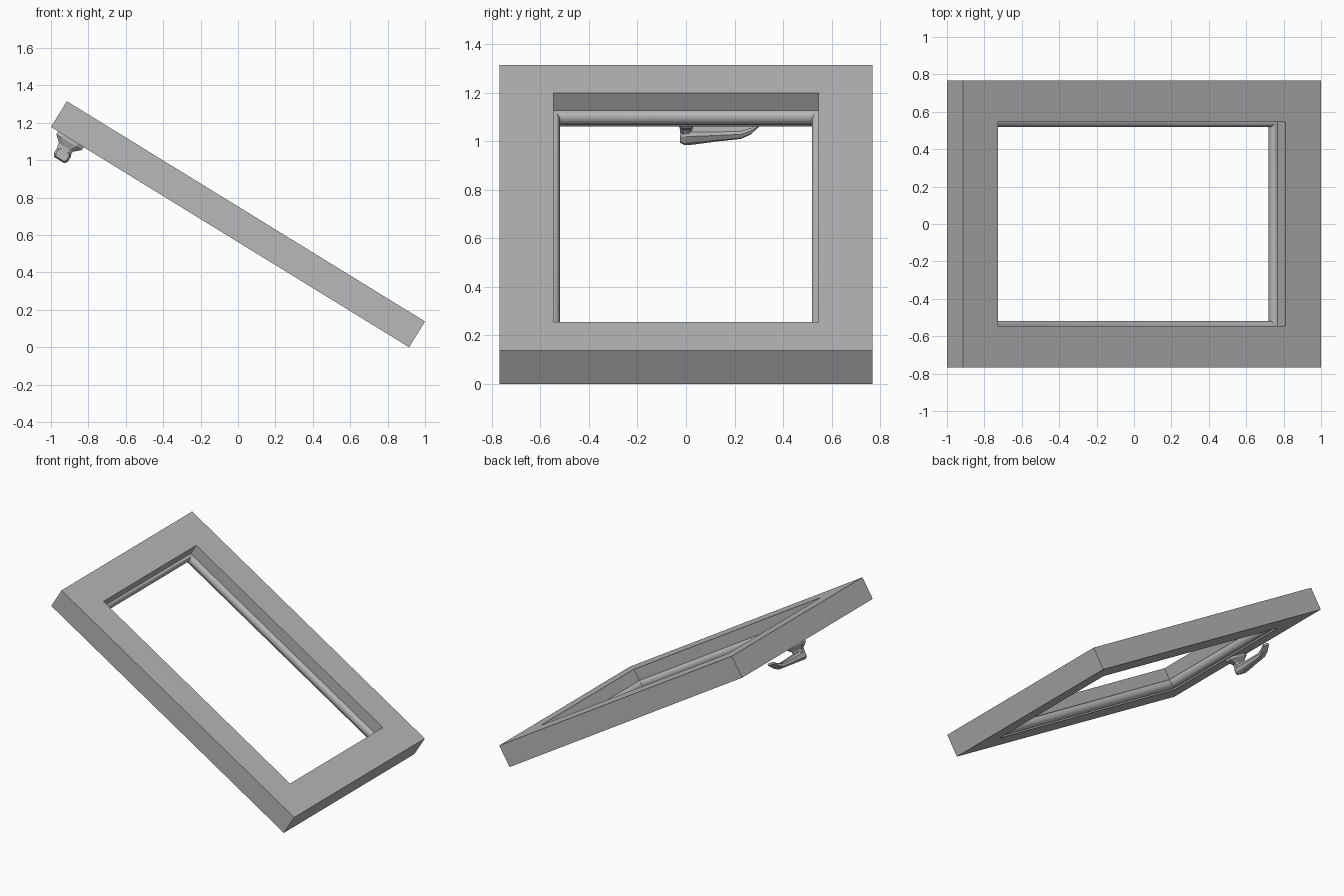
import bpy, bmesh, math
from mathutils import Matrix, Vector

cube = bpy.data.objects.get("Cube")
if cube:
    bpy.data.objects.remove(cube, do_unlink=True)

# Sash dimensions: length along the slope, half width, thickness, rail width
TILT = math.radians(31.58)
LENGTH, HALF, THICK, RAIL = 2.248, 0.768, 0.162, 0.222
INNER = HALF - RAIL
s, c = math.sin(TILT), math.cos(TILT)
# Slope space: x runs down the slope, z is the outward normal, 0 at the outer face
SLOPE = Matrix.Translation((-1 + THICK * s, 0, LENGTH * s + THICK * c)) @ Matrix.Rotation(TILT, 4, 'Y')

grey = bpy.data.materials.new("plain_grey")
grey.use_nodes = True
GREY = (0.48, 0.48, 0.48, 1)
grey.diffuse_color = GREY
grey.node_tree.nodes["Principled BSDF"].inputs["Base Color"].default_value = GREY


def finish(name, bm, smooth=None):
    bmesh.ops.recalc_face_normals(bm, faces=bm.faces)
    bm.transform(SLOPE)
    mesh = bpy.data.meshes.new(name)
    bm.to_mesh(mesh)
    bm.free()
    mesh.materials.append(grey)
    ob = bpy.data.objects.new(name, mesh)
    bpy.context.collection.objects.link(ob)
    if smooth:
        bpy.ops.object.select_all(action='DESELECT')
        ob.select_set(True)
        bpy.context.view_layer.objects.active = ob
        bpy.ops.object.shade_smooth_by_angle(angle=math.radians(smooth))
    return ob


def box(name, u0, u1, y0, y1):
    bm = bmesh.new()
    size = Vector((u1 - u0, y1 - y0, THICK))
    mid = Vector(((u0 + u1) / 2, (y0 + y1) / 2, -THICK / 2))
    bmesh.ops.create_cube(bm, size=1, matrix=Matrix.Translation(mid) @ Matrix.Diagonal((*size, 1)))
    return finish(name, bm)


def loft(name, rings, capped=True, smooth=None):
    """Skin equal-sized point rings; uncapped lofts close on themselves."""
    bm = bmesh.new()
    loops = [[bm.verts.new(p) for p in ring] for ring in rings]
    n = len(loops[0])
    pairs = list(zip(loops, loops[1:]))
    if capped:
        bm.faces.new(loops[0])
        bm.faces.new(loops[-1])
    else:
        pairs.append((loops[-1], loops[0]))
    for a, b in pairs:
        for i in range(n):
            j = (i + 1) % n
            bm.faces.new((a[i], a[j], b[j], b[i]))
    return finish(name, bm, smooth)


# Frame timbers
box("lower_rail", LENGTH - RAIL, LENGTH, -HALF, HALF)
box("upper_rail", 0, RAIL, -INNER, HALF)
box("right_stile", 0, LENGTH - RAIL, -HALF, -INNER)
box("left_stile", RAIL, LENGTH - RAIL, INNER, HALF)

# Mitred half-round bead around the opening
bead = []
STEPS = 14
for i in range(STEPS + 1):
    a = math.pi * (i / STEPS - 0.5)
    p, w = 0.027 * math.cos(a), -0.118 - 0.033 * math.sin(a)
    u0, u1, y = RAIL + p, LENGTH - RAIL - p, INNER - p
    bead.append([(u0, -y, w), (u1, -y, w), (u1, y, w), (u0, y, w)])
loft("glazing_bead", bead, capped=False, smooth=40)

# Handle base: a plate with cut corners that tapers to a neck
HU = 0.125


def octagon(hu, hy, depth):
    k = 0.55
    pts = [(1, -k), (1, k), (k, 1), (-k, 1), (-1, k), (-1, -k), (-k, -1), (k, -1)]
    return [(HU + hu * x, hy * y, -THICK - depth) for x, y in pts]


loft("handle_base", [octagon(*r) for r in (
    (0.08, 0.042, 0), (0.08, 0.042, 0.018), (0.045, 0.026, 0.05), (0.04, 0.024, 0.08))])


# Handle lever: chamfered sections (y, upper depth, lower depth, half width)
def section(y, top, low, hw):
    m = 0.25 * (low - top)
    pts = [(-0.75, top), (0.75, top), (1, top + m), (1, low - m),
           (0.75, low), (-0.75, low), (-1, low - m), (-1, top + m)]
    return [(HU + 0.005 + hw * x, y, -THICK - d) for x, d in pts]


loft("handle_lever", [section(*r) for r in (
    (-0.025, 0.07, 0.12, 0.034), (-0.005, 0.062, 0.127, 0.044), (0.03, 0.062, 0.124, 0.044),
    (0.13, 0.066, 0.112, 0.036), (0.225, 0.066, 0.102, 0.032),
    (0.265, 0.052, 0.082, 0.032), (0.3, 0.03, 0.046, 0.03))], smooth=25)
